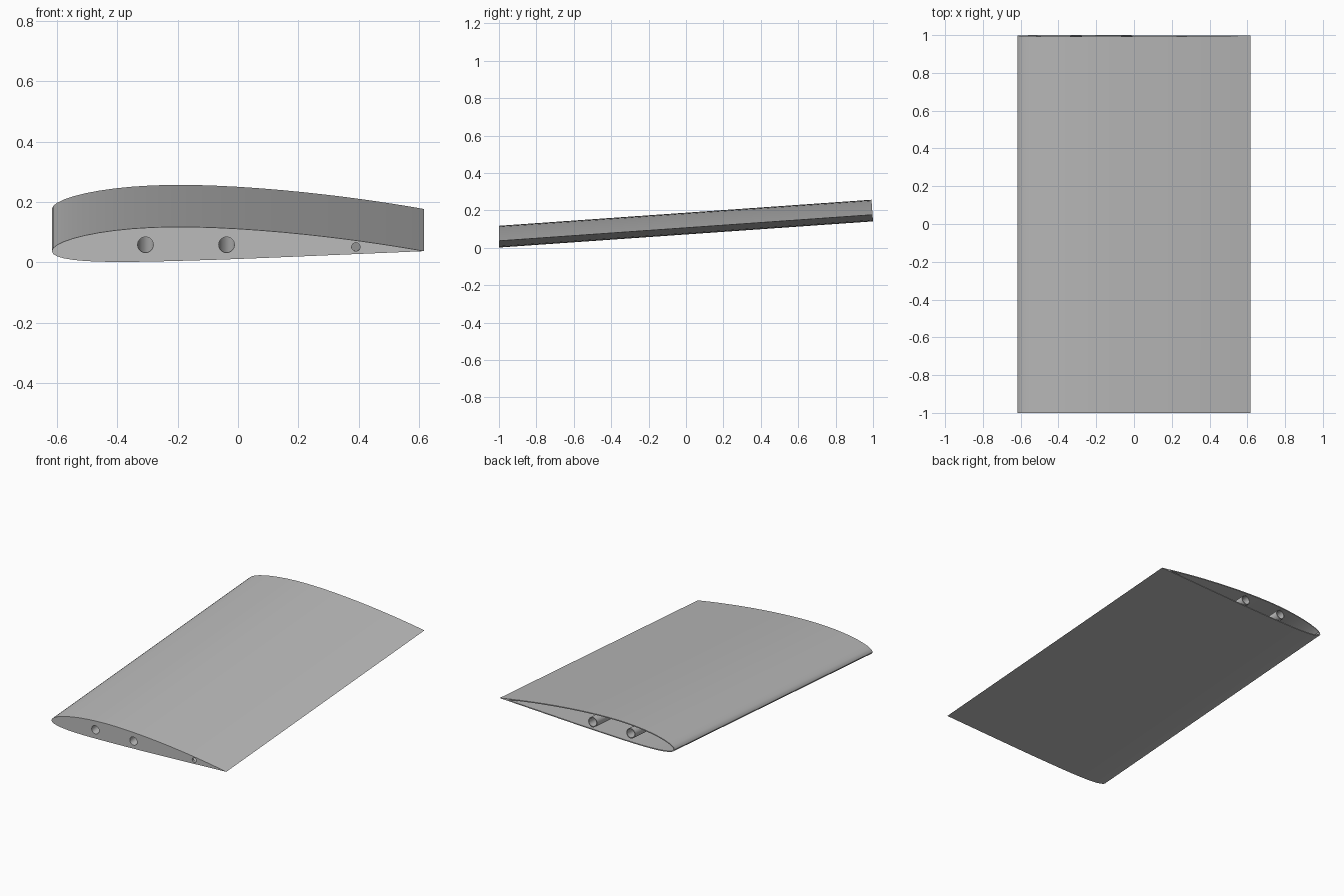
import bpy, bmesh, math

if "Cube" in bpy.data.objects:
    bpy.data.objects.remove(bpy.data.objects["Cube"])

CHORD, CAMBER, THICK = 1.235, 0.02, 0.092   # cambered wing section
SLOPE = math.tan(math.radians(4))           # upward tilt along the span
SKIN, RIB, NOSE_Z = 0.006, 0.012, 0.037
FRONT, BACK = -1.0, 1.0

grey = bpy.data.materials.new("light_grey")
grey.diffuse_color = (0.50, 0.50, 0.50, 1)
grey.use_nodes = True
grey.node_tree.nodes["Principled BSDF"].inputs["Base Color"].default_value = grey.diffuse_color


def section(inset=0.0, x0=0.0, x1=1.0, n=26):
    """Closed wing outline in x, z: over the top to the nose, back underneath."""
    upper, lower = [], []
    for i in range(n + 1):
        t = x0 + (x1 - x0) * (1 - math.cos(math.pi * i / n)) / 2
        half = 5 * THICK * (0.2969 * math.sqrt(t) - 0.126 * t - 0.3516 * t**2
                            + 0.2843 * t**3 - 0.1036 * t**4) * CHORD - inset
        half = 0 if i in (0, n) else max(half, 0.0003)
        p = 0.4
        k = (2*p*t - t*t) / p**2 if t < p else (1 - 2*p + 2*p*t - t*t) / (1 - p)**2
        mid = NOSE_Z + CAMBER * k * CHORD
        x = (t - 0.5) * CHORD
        upper.append((x, mid + half))
        lower.append((x, mid - half))
    return upper[::-1] + lower[1:-1]


def circle(x, z, r, n=32):
    return [(x + r * math.cos(math.tau * i / n), z + r * math.sin(math.tau * i / n))
            for i in range(n)]


def at(outline, y):
    """Outline in an upright plane, lifted by the tilt."""
    return [(x, y, z + SLOPE * (y - FRONT)) for x, z in outline]


def at_tip(outline):
    """Outline on the far end, cut square to the tilted span."""
    return [(x, BACK - SLOPE * z, z + SLOPE * (BACK - SLOPE * z - FRONT))
            for x, z in outline]


def loft(name, rings, capped=True):
    """Joins rings in order; the ends are capped or joined to each other."""
    bm = bmesh.new()
    loops = [[bm.verts.new(c) for c in ring] for ring in rings]
    pairs = list(zip(loops, loops[1:]))
    if capped:
        bm.faces.new(loops[0])
        bm.faces.new(loops[-1])
    else:
        pairs.append((loops[-1], loops[0]))
    for a, b in pairs:
        for i in range(len(a)):
            j = (i + 1) % len(a)
            bm.faces.new((a[i], a[j], b[j], b[i]))
    bmesh.ops.recalc_face_normals(bm, faces=bm.faces)
    mesh = bpy.data.meshes.new(name)
    bm.to_mesh(mesh)
    bm.free()
    mesh.materials.append(grey)
    obj = bpy.data.objects.new(name, mesh)
    bpy.context.collection.objects.link(obj)
    return obj


def activate(obj):
    bpy.ops.object.select_all(action='DESELECT')
    obj.select_set(True)
    bpy.context.view_layer.objects.active = obj


# Hollow skin, open at the far end and closed by a rib at the front
outer, inner = section(), section(SKIN, 0.006, 0.95)
wing = loft("wing_skin", [at(outer, FRONT), at_tip(outer), at_tip(inner),
                          at(inner, FRONT + RIB)])

# Two spar holes and a small pin hole through the rib
holes = [(-0.307, 0.058, 0.026), (-0.038, 0.058, 0.026), (0.391, 0.051, 0.014)]
for x, z, r in holes:
    rim = circle(x, z, r)
    cutter = loft("hole_cutter", [at(rim, FRONT - 0.05), at(rim, FRONT + RIB + 0.02)])
    mod = wing.modifiers.new("hole", 'BOOLEAN')
    mod.operation, mod.solver, mod.object = 'DIFFERENCE', 'EXACT', cutter
    activate(wing)
    bpy.ops.object.modifier_apply(modifier=mod.name)
    bpy.data.objects.remove(cutter)

# Spar tubes running the whole span inside the skin
tubes = []
for side, (x, z, r) in zip(("leading", "trailing"), holes):
    bore, wall = circle(x, z, r), circle(x, z, r + 0.005)
    tubes.append(loft(side + "_spar_tube", [at(wall, FRONT + RIB), at_tip(wall),
                                            at_tip(bore), at(bore, FRONT + RIB)], False))

for obj in [wing] + tubes:
    activate(obj)
    bpy.ops.object.shade_smooth_by_angle(angle=math.radians(30))
